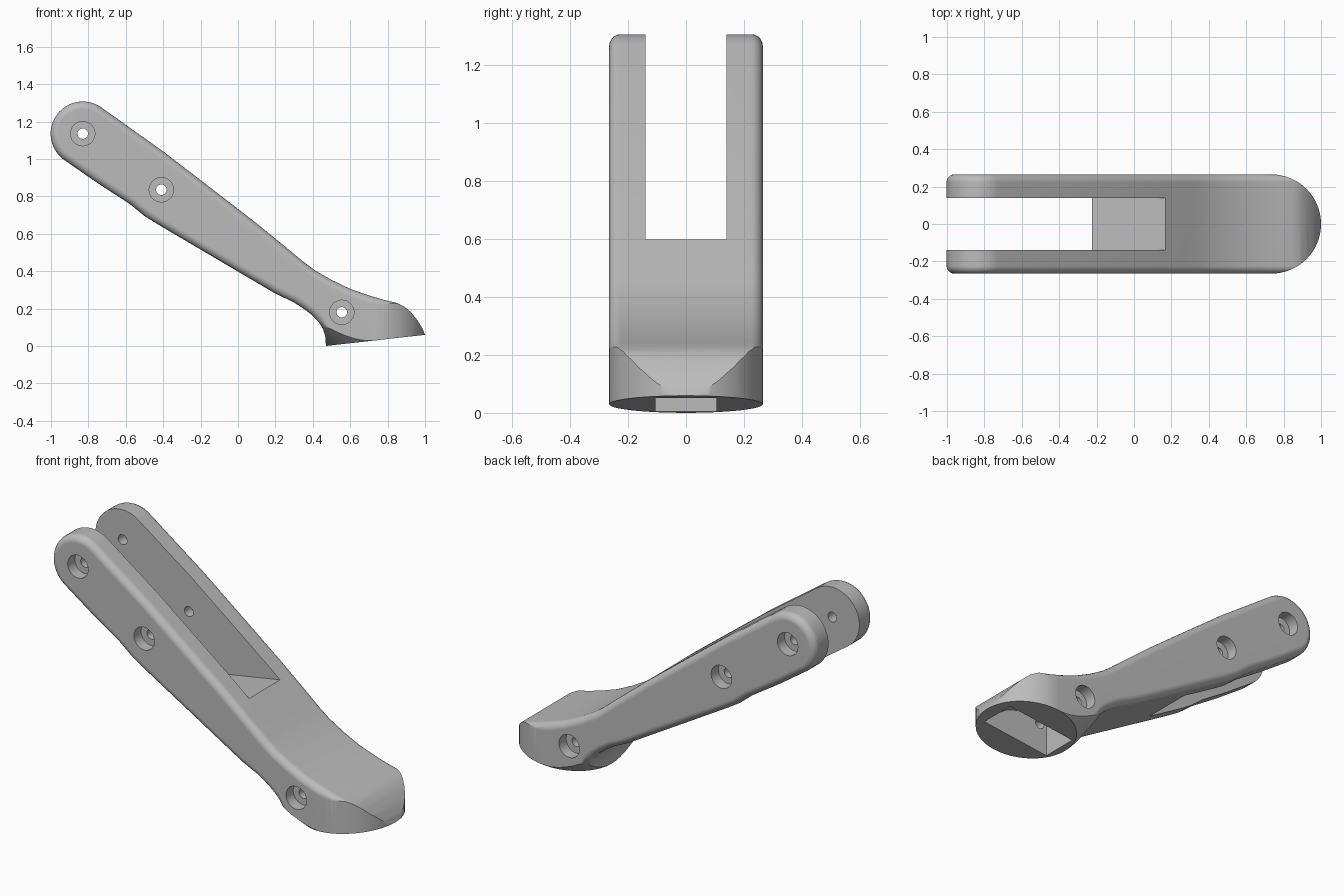
import bpy, bmesh, math
from mathutils import Matrix

if "Cube" in bpy.data.objects:
    bpy.data.objects.remove(bpy.data.objects["Cube"], do_unlink=True)

grey = bpy.data.materials.new("plain grey")
grey.use_nodes = True
grey.diffuse_color = (0.5, 0.5, 0.5, 1)
grey.node_tree.nodes["Principled BSDF"].inputs["Base Color"].default_value = (0.5, 0.5, 0.5, 1)

HALF = 0.265      # half the width, also the foot radius
FOOT_X = 0.735    # centre of the round foot
SLOPE = 0.112     # tilt of the sole


def arc(cx, cy, r, start, end, steps):
    """Points along a circular arc, angles in degrees."""
    angles = [math.radians(start + (end - start) * i / steps) for i in range(steps + 1)]
    return [(cx + r * math.cos(a), cy + r * math.sin(a)) for a in angles]


def finish(bm, name):
    bmesh.ops.recalc_face_normals(bm, faces=bm.faces)
    mesh = bpy.data.meshes.new(name)
    bm.to_mesh(mesh)
    bm.free()
    mesh.materials.append(grey)
    obj = bpy.data.objects.new(name, mesh)
    bpy.context.collection.objects.link(obj)
    return obj


def prism(name, points, lo, hi, along="Y", bevel=0):
    """Extrude an outline along Y (points are x, z) or Z (points are x, y)."""
    bm = bmesh.new()
    place = (lambda p, d: (p[0], d, p[1])) if along == "Y" else (lambda p, d: (p[0], p[1], d))
    rings = [[bm.verts.new(place(p, d)) for p in points] for d in (lo, hi)]
    caps = [bm.faces.new(ring) for ring in rings]
    n = len(points)
    for i in range(n):
        j = (i + 1) % n
        bm.faces.new((rings[0][i], rings[0][j], rings[1][j], rings[1][i]))
    bmesh.ops.recalc_face_normals(bm, faces=bm.faces)
    if bevel:
        edges = [e for cap in caps for e in cap.edges]
        bmesh.ops.bevel(bm, geom=edges, offset=bevel, segments=5, profile=0.5, affect="EDGES")
    return finish(bm, name)


def cone(name, r1, r2, depth, matrix):
    bm = bmesh.new()
    bmesh.ops.create_cone(bm, cap_ends=True, segments=48, radius1=r1, radius2=r2,
                          depth=depth, matrix=matrix)
    return finish(bm, name)


def cut(target, cutter):
    """Subtract a cutter and throw it away."""
    mod = target.modifiers.new("cut", "BOOLEAN")
    mod.operation = "DIFFERENCE"
    mod.solver = "EXACT"
    mod.object = cutter
    bpy.context.view_layer.objects.active = target
    bpy.ops.object.modifier_apply(modifier=mod.name)
    bpy.data.objects.remove(cutter, do_unlink=True)


# Side outline: rounded upper end, underside, foot, upper side
outline = arc(-0.83, 1.135, 0.172, 53, 236, 24)
outline += [(-0.75, 0.87), (-0.58, 0.76), (-0.5, 0.695), (-0.42, 0.645),
            (0.2, 0.28), (0.295, 0.235), (0.345, 0.203), (0.39, 0.17), (0.43, 0.13),
            (0.455, 0.09), (0.467, 0.05), (0.47, 0), (0.472, -0.12), (1.04, -0.12),
            (1.0, 0.06), (0.985, 0.095), (0.96, 0.137), (0.925, 0.18), (0.89, 0.21),
            (0.85, 0.23), (0.785, 0.245), (0.7, 0.27), (0.6, 0.305), (0.5, 0.353),
            (0.41, 0.405), (0.35, 0.45), (0.29, 0.5), (0.1, 0.655), (-0.12, 0.825),
            (-0.4, 1.04)]
body = prism("slotted_leg", outline, -HALF, HALF, bevel=0.04)

# Round toe
tip = [(FOOT_X, -0.4)] + arc(FOOT_X, 0, HALF, -88, 88, 40) + [(FOOT_X, 0.4), (1.3, 0.4), (1.3, -0.4)]
cut(body, prism("toe_cutter", tip, -0.5, 0.6, along="Z"))

# Flared heel, narrowing to the round sole
heel = prism("heel_cutter", [(0.36, -0.3), (FOOT_X, -0.3), (FOOT_X, 0.12), (0.36, 0.12)], -0.5, 0.5)
tilt = Matrix.Rotation(-math.atan(SLOPE), 4, "Y")
flare = Matrix.Translation((FOOT_X, 0, 0.03)) @ tilt @ Matrix.Translation((0, 0, 0.05))
cut(heel, cone("heel_flare", 0.165, 0.465, 0.3, flare))
cut(body, heel)

# Tilted flat sole
sole = [(x, (x - 0.47) * SLOPE) for x in (0.3, 1.3)] + [(1.3, -0.5), (0.3, -0.5)]
cut(body, prism("sole_cutter", sole, -0.6, 0.6))

# Long slot between the two arms
slot = [(0.5, 0.656), (0.5, 2), (-1.5, 2), (-1.5, 0.31)]
cut(body, prism("slot_cutter", slot, -0.14, 0.14))

# Pocket in the sole
pocket = [(0.51, -0.1), (0.51, 0.2), (0.6, 0.24), (0.78, 0.18), (0.93, 0.08), (0.95, -0.1)]
cut(body, prism("pocket_cutter", pocket, -0.105, 0.105))

# Counterbored cross holes
for x, z in ((-0.83, 1.135), (-0.41, 0.835), (0.555, 0.18)):
    cut(body, prism("hole_cutter", arc(x, z, 0.028, 0, 345, 23), -0.5, 0.5))
    for side in (-1, 1):
        ends = sorted((side * 0.2, side * 0.5))
        cut(body, prism("bore_cutter", arc(x, z, 0.065, 0, 350, 35), *ends))

# Smooth shading with sharp edges kept
bpy.ops.object.select_all(action="DESELECT")
body.select_set(True)
bpy.context.view_layer.objects.active = body
bpy.ops.object.shade_smooth_by_angle(angle=math.radians(30))
normals = body.modifiers.new("normals", "WEIGHTED_NORMAL")
normals.keep_sharp = True
